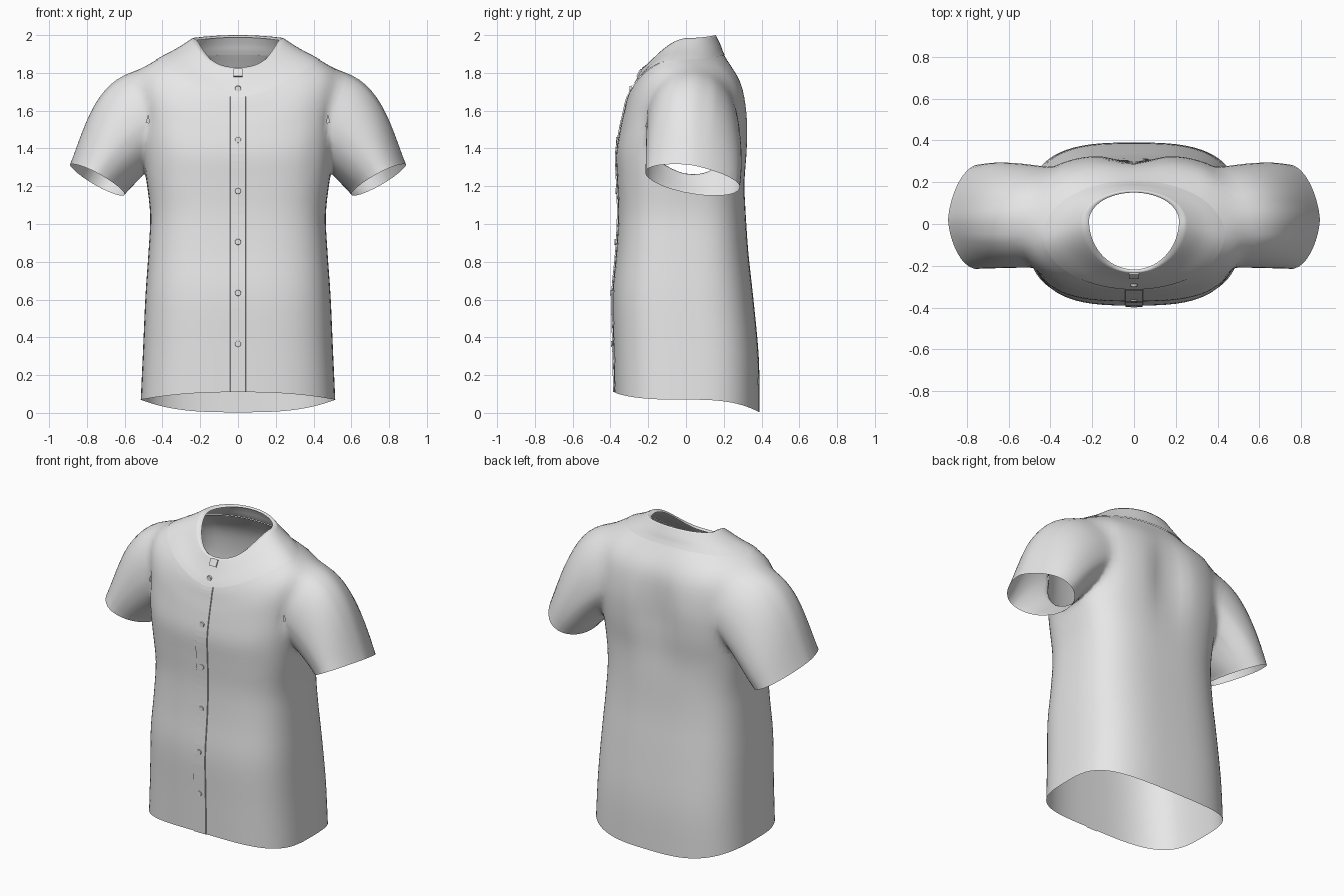
import bpy, bmesh, math
from mathutils import Vector, Matrix

cube = bpy.data.objects.get("Cube")
if cube:
    bpy.data.objects.remove(cube, do_unlink=True)

cloth = bpy.data.materials.new("light_grey_cloth")
cloth.use_nodes = True
cloth.diffuse_color = (0.8, 0.8, 0.8, 1)
cloth.node_tree.nodes["Principled BSDF"].inputs["Base Color"].default_value = (0.8, 0.8, 0.8, 1)

# Garment rings: front z, side z, back z, half width, front y, back y
RINGS = [
    (.11, .07, .003, .515, -.38, .39),
    (.35, .33, .30, .503, -.385, .385),
    (.62, .62, .62, .490, -.39, .355),
    (.85, .85, .85, .474, -.37, .33),
    (1.05, 1.05, 1.05, .465, -.36, .318),
    (1.22, 1.22, 1.22, .485, -.365, .315),
    (1.37, 1.40, 1.40, .505, -.37, .33),
    (1.50, 1.60, 1.58, .525, -.35, .33),
    (1.59, 1.79, 1.75, .535, -.33, .295),
    (1.67, 1.87, 1.895, .43, -.31, .205),
    (1.755, 1.93, 1.95, .32, -.265, .18),
    (1.83, 1.985, 2.0, .235, -.225, .155),
]
YOKE = 9
TOP = len(RINGS) - 1
COLS = 72
STEPS = 4


def ring_at(v):
    """Smoothly interpolate the ring list."""
    i = min(int(v), TOP - 1)
    t = v - i
    a, b, c, d = (RINGS[max(0, min(TOP, i + k))] for k in (-1, 0, 1, 2))
    return [q + t / 2 * (r - p + t * (2 * p - 5 * q + 4 * r - s + t * (3 * (q - r) + s - p)))
            for p, q, r, s in zip(a, b, c, d)]


def roundness(v):
    return 3 - min(1, max(0, v - 6) / (YOKE - 6)) ** 1.5


def surface(v, c, s):
    """Point of the garment at height v for a direction (cos, sin)."""
    zf, zs, zb, hw, yf, yb = ring_at(v)
    e = 2 / roundness(v)
    above = max(0, v - YOKE)
    mid = (yf + yb) / 2 + .025 * above
    x = hw * math.copysign(abs(c) ** e, c)
    y = mid + ((yb if s > 0 else yf) - mid) * abs(s) ** e
    if s > 0:
        z = zs + (zb - zs) * s * s
        # shallow hollow along the spine
        y -= 0.045 * math.exp(-(x / .11) ** 2 - ((z - 1.5) / .25) ** 2)
    else:  # pointed yoke seam, rounder toward the neckline
        z = zs + (zf - zs) * (1 - abs(c) ** (1.6 + .5 * above))
    return Vector((x, y, z))


def front(v, x, lift=0.0):
    c = (abs(x) / ring_at(v)[3]) ** (roundness(v) / 2)
    p = surface(v, math.copysign(c, x), -math.sqrt(1 - c * c))
    return p + Vector((0, -lift, 0))


def front_at_height(z):
    return min((front(i / 100, 0) for i in range(TOP * 100 + 1)), key=lambda p: abs(p.z - z))


def bridge(bm, lower, upper, closed=True):
    n = len(lower)
    for i in range(n if closed else n - 1):
        j = (i + 1) % n
        bm.faces.new((lower[i], lower[j], upper[j], upper[i]))


def loft(bm, rows, closed=True):
    rows = [[bm.verts.new(p) for p in row] for row in rows]
    for lower, upper in zip(rows, rows[1:]):
        bridge(bm, lower, upper, closed)


def finish(bm, name, smooth=True):
    bmesh.ops.recalc_face_normals(bm, faces=bm.faces)
    mesh = bpy.data.meshes.new(name)
    bm.to_mesh(mesh)
    bm.free()
    mesh.materials.append(cloth)
    obj = bpy.data.objects.new(name, mesh)
    bpy.context.collection.objects.link(obj)
    if smooth:
        mesh.shade_smooth()


def garment_ring(v, grow=0.0):
    angles = [2 * math.pi * i / COLS for i in range(COLS)]
    return [surface(v, math.cos(a), math.sin(a)) + Vector((math.cos(a), math.sin(a), 0)) * grow
            for a in angles]


# Torso with sleeves lofted out of the armholes
bm = bmesh.new()
loft(bm, [garment_ring(i / STEPS) for i in range(YOKE * STEPS + 1)])
HOLE_Y, HOLE_Z, HOLE_RY, HOLE_RZ = .03, 1.545, .24, .275


def in_armhole(p, side):
    return p.x * side > .3 and ((p.y - HOLE_Y) / HOLE_RY) ** 2 + ((p.z - HOLE_Z) / HOLE_RZ) ** 2 < 1


def hole_angle(p):
    return math.atan2((p.z - HOLE_Z) / HOLE_RZ, (p.y - HOLE_Y) / HOLE_RY)


for side in (1, -1):
    doomed = [f for f in bm.faces if in_armhole(f.calc_center_median(), side)]
    touched = {v for f in doomed for v in f.verts}
    bmesh.ops.delete(bm, geom=doomed, context='FACES')
    edge = sorted((v for v in touched if v.is_valid), key=lambda v: hole_angle(v.co))
    ends = []
    for v in edge:
        a = hole_angle(v.co)
        ca, sa = math.cos(a), math.sin(a)
        v.co.y = HOLE_Y + HOLE_RY * ca
        v.co.z = HOLE_Z + HOLE_RZ * sa
        # Cuff: a tilted oval, pinched toward its outer tip
        pinch = math.copysign(abs(ca) ** (1.3 if sa > 0 else 1), ca)
        cuff = Vector((side * .745, .035, 1.235))
        cuff += pinch * Vector((0, .25, -.035)) + sa * Vector((side * .145, -.015, .078))
        reach = (cuff - v.co).length
        leave = Vector((side * (.85 + .3 * sa), .15 * max(0, ca), -.35 + .2 * sa)) * reach
        arrive = Vector((side * (.46 - .1 * sa), -.15 * max(0, ca), -.75 - .2 * sa)) * reach
        ends.append((v.co.copy(), cuff, leave, arrive))
    previous = edge
    for k in range(1, 15):
        t = k / 14
        ring = [bm.verts.new(p * (2 * t**3 - 3 * t**2 + 1) + leave * (t**3 - 2 * t**2 + t)
                             + q * (3 * t**2 - 2 * t**3) + arrive * (t**3 - t**2))
                for p, q, leave, arrive in ends]
        bridge(bm, previous, ring)
        previous = ring

# Relax the cloth around the armholes
soft = [v for v in bm.verts if abs(v.co.x) > .36 and v.co.z > 1.1 and not v.is_boundary]
for _ in range(4):
    bmesh.ops.smooth_vert(bm, verts=soft, factor=.5, use_axis_x=True, use_axis_y=True, use_axis_z=True)
finish(bm, "torso_and_sleeves")

# Neck yoke with a narrow turned-in rim
bm = bmesh.new()
rows = [garment_ring(YOKE + i / STEPS, .004) for i in range((TOP - YOKE) * STEPS + 1)]
rows.append([Vector((p.x * .9, p.y * .95, p.z - .012)) for p in rows[-1]])
loft(bm, rows)
finish(bm, "neck_yoke")

# Button placket
bm = bmesh.new()
loft(bm, [[front(i / STEPS, x, lift) for x, lift in
           ((-.042, 0), (-.04, .006), (0, .006), (.04, .006), (.042, 0))]
          for i in range(YOKE * STEPS + 1)], closed=False)
finish(bm, "button_placket", smooth=False)

# Buttons
for i, z in enumerate([.365 + .27 * k for k in range(5)] + [1.715]):
    bm = bmesh.new()
    spot = front_at_height(z) + Vector((0, -.006, 0))
    bmesh.ops.create_cone(bm, cap_ends=True, segments=16, radius1=.017, radius2=.015, depth=.01,
                          matrix=Matrix.Translation(spot) @ Matrix.Rotation(math.pi / 2, 4, 'X'))
    finish(bm, f"button_{i + 1}", smooth=False)

# Small closing tab below the neckline
bm = bmesh.new()
spot = front_at_height(1.8) + Vector((0, -.007, 0))
bmesh.ops.create_cube(bm, size=1, matrix=Matrix.Translation(spot) @ Matrix.Rotation(-.5, 4, 'X')
                      @ Matrix.Diagonal((.05, .01, .045, 1)))
finish(bm, "collar_tab", smooth=False)
